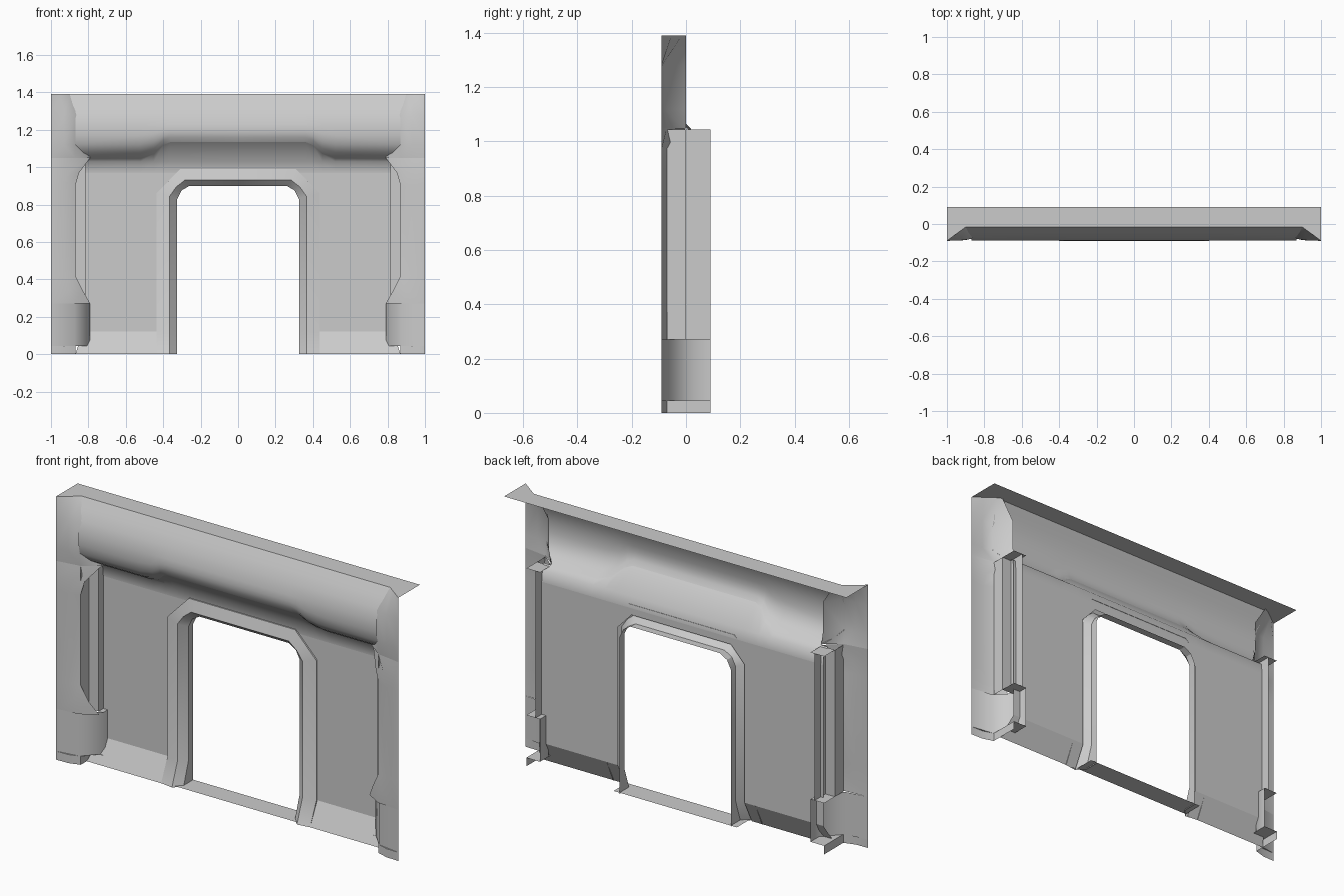
import bpy, bmesh
from mathutils import Vector

cube = bpy.data.objects.get("Cube")
if cube:
    bpy.data.objects.remove(cube)

grey = bpy.data.materials.new("plain_grey")
grey.use_nodes = True
tone = (0.6, 0.6, 0.6, 1)
grey.diffuse_color = tone
grey.node_tree.nodes["Principled BSDF"].inputs["Base Color"].default_value = tone

FRONT, BACK = -0.09, 0.09
WALL, FACE, SILL = 0.04, 0.015, -0.02
TOP, SKIRT, WALL_TOP = 1.39, 0.12, 0.97


def finish(name, bm, facing, angle):
    """Turn the shell to one side, mirror it and shade it."""
    bmesh.ops.remove_doubles(bm, verts=bm.verts, dist=0.0005)
    bmesh.ops.recalc_face_normals(bm, faces=bm.faces)
    total = sum((f.normal * f.calc_area() for f in bm.faces), Vector())
    if total.dot(Vector(facing)) < 0:
        bmesh.ops.reverse_faces(bm, faces=bm.faces)
    mesh = bpy.data.meshes.new(name)
    bm.to_mesh(mesh)
    bm.free()
    mesh.materials.append(grey)
    ob = bpy.data.objects.new(name, mesh)
    bpy.context.collection.objects.link(ob)
    bpy.ops.object.select_all(action='DESELECT')
    ob.select_set(True)
    bpy.context.view_layer.objects.active = ob
    bpy.ops.object.shade_smooth_by_angle(angle=angle)
    ob.modifiers.new("mirror", 'MIRROR').merge_threshold = 0.001


def loft(name, rows, facing=(0, -1, 0.2), angle=0.6):
    """Skin a sheet over rows of points."""
    bm = bmesh.new()
    grid = [[bm.verts.new(p) for p in row] for row in rows]
    for a, b in zip(grid, grid[1:]):
        for i in range(len(a) - 1):
            bm.faces.new((a[i], a[i + 1], b[i + 1], b[i]))
    bmesh.ops.dissolve_degenerate(bm, dist=0.0005, edges=bm.edges)
    finish(name, bm, facing, angle)


def plates(name, polygons, facing):
    bm = bmesh.new()
    for points in polygons:
        bm.faces.new([bm.verts.new(p) for p in points])
    finish(name, bm, facing, 0.3)


def flat(name, x0, x1, y0, y1, z, facing=(0, 0, 1)):
    plates(name, [[(x0, y0, z), (x1, y0, z), (x1, y1, z), (x0, y1, z)]], facing)


# Bulging header: side profile blends into a raised centre
side = [(-0.016, TOP), (-0.045, 1.34), (-0.07, 1.29), (-0.087, 1.23), (-0.088, 1.17),
        (-0.078, 1.12), (-0.045, 1.08), (0, 1.05)]
centre = [(-0.016, TOP), (-0.045, 1.34), (-0.07, 1.29), (-0.087, 1.23), (-0.09, 1.2),
          (-0.088, 1.18), (-0.083, 1.16), (-0.068, 1.135)]
columns = []
for x, t in [(0, 1), (0.36, 1), (0.4, 0.8), (0.45, 0.25), (0.52, 0)]:
    columns.append([(x, a[0] + (b[0] - a[0]) * t, a[1] + (b[1] - a[1]) * t)
                    for a, b in zip(side, centre)])
ends = [0.9, 0.885, 0.87, 0.87, 0.87, 0.87, 0.83, 0.79]
columns.append([(x, y, z) for x, (y, z) in zip(ends, side)])
loft("header", columns, angle=0.7)

# Underside of the header, folding into the wall
lips = [c[-1] for c in columns] + [(0.83, 0, 1.05)]
loft("header_underside", [[(x, y, z), (x, 0.034, 1.03), (x, WALL, WALL_TOP)]
                          for x, y, z in lips], (0, -1, -1), 1.0)

# Flat cap along the top
plates("top_cap", [[(0, BACK, TOP), (1, BACK, TOP), (1, FRONT, TOP), (0.9, -0.016, TOP),
                    (0, -0.016, TOP)]], (0, 0, 1))


# Door arch paths, from the floor up to the centre line
def arch(x, bend, shoulder, top, bulge):
    corner = ((x + bend) / 2 + bulge, (shoulder + top) / 2 + bulge)
    return [(x, 0), (x, SKIRT), (x, shoulder), corner, (bend, top), (0, top)]


def at_depth(path, depth, foot):
    return [(x, foot if z == 0 else depth, z) for x, z in path]


outer = arch(0.435, 0.31, 0.86, 0.99, 0)
inner = arch(0.365, 0.285, 0.845, 0.93, 0.006)
opening = arch(0.325, 0.26, 0.83, 0.9, 0.01)
loft("door_frame", [at_depth(outer, WALL, SILL + 0.005), at_depth(outer, WALL - 0.008, SILL),
                    at_depth(inner, FACE, SILL - 0.01), at_depth(opening, 0.05, 0.01),
                    at_depth(opening, BACK, BACK)], angle=0.5)
flat("door_sill", 0, 0.36, SILL, BACK, 0.006)

# Wall around the door, with a sloping skirt
hole = arch(0.37, 0.29, 0.85, 0.935, 0)
plates("wall", [
    [(x, WALL, z) for x, z in hole[:0:-1]]
    + [(0.83, WALL, SKIRT), (0.83, WALL, WALL_TOP), (0, WALL, WALL_TOP)],
    [(0.37, WALL, SKIRT), (0.83, WALL, SKIRT), (0.87, SILL, 0), (0.37, SILL, 0)]], (0, -1, 0))

# Side pillar: height, bend x and y, edge x and y, return x and y
sections = [
    (0, 0.93, -0.088, 0.87, -0.07, 0.87, BACK),
    (0.045, 0.93, -0.088, 0.87, -0.07, 0.87, BACK),
    (0.045, 0.875, -0.072, 0.79, 0.02, 0.79, BACK),
    (0.27, 0.875, -0.072, 0.79, 0.02, 0.79, BACK)]
shaft = [
    (0.27, 0.875, -0.08, 0.79, -0.03), (0.34, 0.9, -0.086, 0.83, -0.06),
    (0.42, 0.93, -0.088, 0.87, -0.07), (0.9, 0.93, -0.088, 0.87, -0.07),
    (0.97, 0.91, -0.086, 0.85, -0.065), (1.05, 0.87, -0.07, 0.79, 0)]
upper = [
    (1.05, 0.87, -0.07, 0.79, -0.01, 0.79, 0), (1.12, 0.93, -0.088, 0.87, -0.08, 0.8, 0),
    (1.28, 0.93, -0.088, 0.87, -0.08, 0.8, 0), (TOP, 0.95, -0.053, 0.9, -0.016, 0.87, 0)]
for name, rows in [("pillar_foot", sections), ("pillar_shaft", shaft), ("pillar_top", upper)]:
    loft(name, [[(1, FRONT, r[0])] + [(r[i], r[i + 1], r[0]) for i in range(1, len(r), 2)]
                for r in rows], (0, -1, 0), 1.2)

# Stepped recess behind the pillar edge, with caps and a foot shelf
recess = [(0.87, -0.07), (0.87, 0), (0.815, 0), (0.815, BACK)]
loft("pillar_recess", [[(x, y, z) for x, y in recess] for z in (0.27, 1.045)], (-1, -1, 0), 0.5)
flat("recess_top_cap", 0.79, 0.87, 0, BACK, 1.045, (0, 0, -1))
flat("recess_bottom_cap", 0.79, 0.87, 0, BACK, 0.27)
flat("pillar_foot_shelf", 0.79, 0.87, 0, BACK, 0.045, (0, 0, -1))
